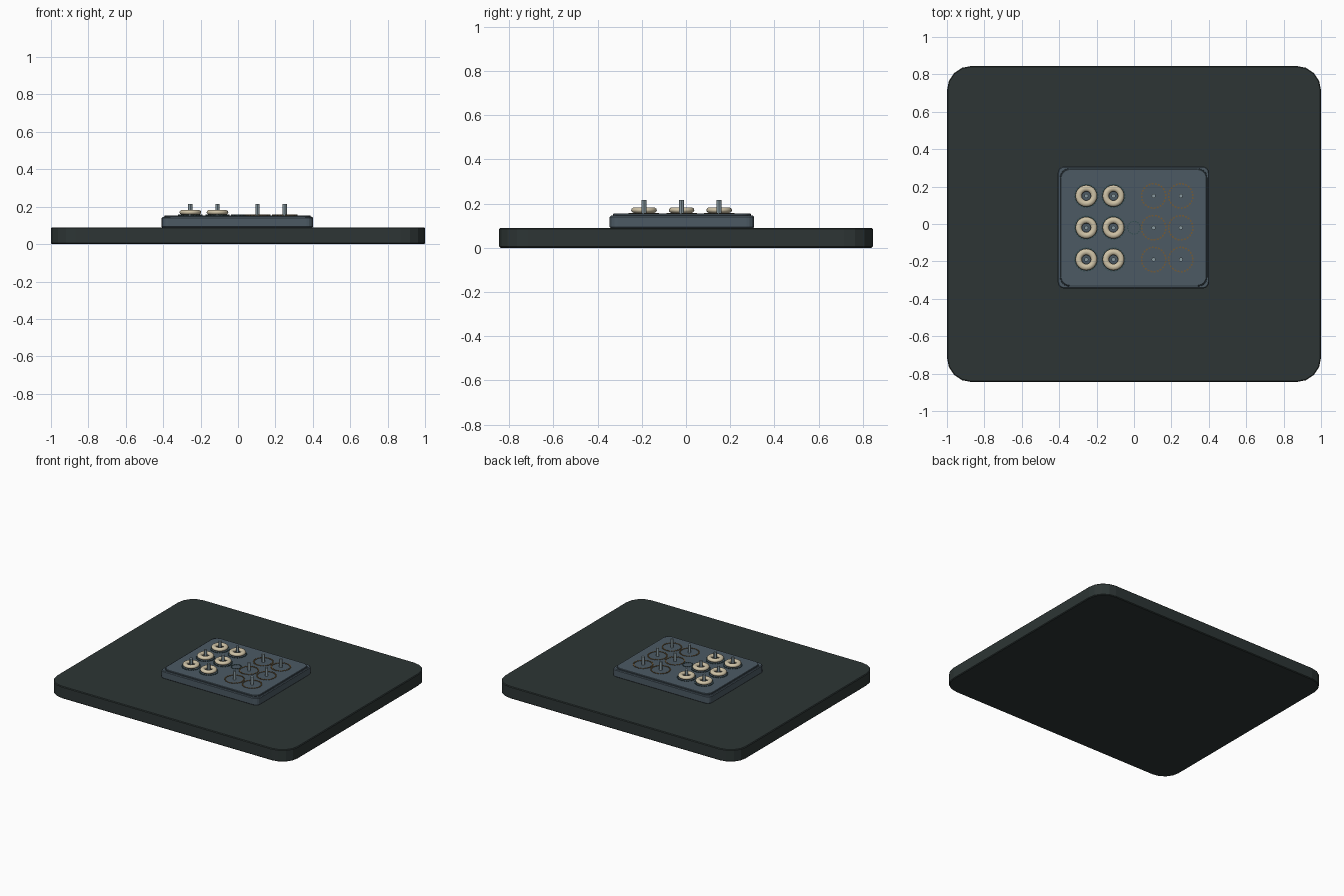
import bpy, math

if "Cube" in bpy.data.objects:
    bpy.data.objects.remove(bpy.data.objects["Cube"])


def material(name, rgb):
    m = bpy.data.materials.new(name)
    m.diffuse_color = (*rgb, 1)
    m.use_nodes = True
    m.node_tree.nodes["Principled BSDF"].inputs["Base Color"].default_value = m.diffuse_color
    return m


BASE = material("dark green grey", (0.026, 0.036, 0.035))
SLATE = material("slate", (0.072, 0.102, 0.127))
DARK = material("dark slate", (0.030, 0.045, 0.055))
CREAM = material("cream", (0.62, 0.54, 0.38))
BRONZE = material("bronze", (0.17, 0.105, 0.04))
TEAL = material("dark teal", (0.035, 0.075, 0.08))
STEEL = material("steel", (0.25, 0.32, 0.35))


def make(name, verts, faces, mat, smooth=False):
    me = bpy.data.meshes.new(name)
    me.from_pydata(verts, [], faces)
    me.materials.append(mat)
    ob = bpy.data.objects.new(name, me)
    bpy.context.collection.objects.link(ob)
    if smooth:
        me.polygons.foreach_set("use_smooth", [True] * len(me.polygons))
    return ob


def slab(name, x0, x1, y0, y1, z0, z1, r, seg, mat, chamfer=0.005):
    """Rounded rectangular slab with small chamfers at top and bottom."""
    verts = []
    for z, inset in ((z0, chamfer), (z0 + chamfer, 0), (z1 - chamfer, 0), (z1, chamfer)):
        corners = ((x1 - r, y1 - r), (x0 + r, y1 - r), (x0 + r, y0 + r), (x1 - r, y0 + r))
        for k, (cx, cy) in enumerate(corners):
            for i in range(seg + 1):
                a = math.pi / 2 * (k + i / seg)
                verts.append((cx + (r - inset) * math.cos(a), cy + (r - inset) * math.sin(a), z))
    n = 4 * (seg + 1)
    faces = [tuple(reversed(range(n))), tuple(range(3 * n, 4 * n))]
    for j in range(3):
        faces += [(j * n + i, j * n + (i + 1) % n, (j + 1) * n + (i + 1) % n, (j + 1) * n + i)
                  for i in range(n)]
    return make(name, verts, faces, mat)


def lathe(name, profile, x, y, mat, seg=24, smooth=False):
    """Closed ring made by turning an anticlockwise (radius, z) loop."""
    p = len(profile)
    verts = [(x + r * math.cos(2 * math.pi * i / seg), y + r * math.sin(2 * math.pi * i / seg), z)
             for i in range(seg) for r, z in profile]
    faces = [(i * p + j, ((i + 1) % seg) * p + j, ((i + 1) % seg) * p + (j + 1) % p, i * p + (j + 1) % p)
             for i in range(seg) for j in range(p)]
    return make(name, verts, faces, mat, smooth)


def flat_ring(name, r0, r1, z0, z1, x, y, mat):
    return lathe(name, [(r0, z0), (r1, z0), (r1, z1), (r0, z1)], x, y, mat)


def dashed_ring(name, r, width, count, x, y, z0, z1, mat, fill=0.6):
    """Circle of short raised dashes."""
    verts, faces = [], []
    for k in range(count):
        a0 = 2 * math.pi * k / count
        a1 = a0 + 2 * math.pi / count * fill
        b = len(verts)
        for z in (z0, z1):
            for rr, a in ((r - width, a0), (r + width, a0), (r + width, a1), (r - width, a1)):
                verts.append((x + rr * math.cos(a), y + rr * math.sin(a), z))
        faces.append((b + 4, b + 5, b + 6, b + 7))
        faces += [(b + i, b + (i + 1) % 4, b + 4 + (i + 1) % 4, b + 4 + i) for i in range(4)]
    return make(name, verts, faces, mat)


def peg(name, r, z0, z1, x, y, mat):
    bpy.ops.mesh.primitive_cylinder_add(vertices=12, radius=r, depth=z1 - z0, location=(x, y, (z0 + z1) / 2))
    ob = bpy.context.object
    ob.name = name
    ob.data.materials.append(mat)
    bpy.ops.object.shade_smooth_by_angle()


# Base board and stepped panel
slab("base_board", -1, 1, -0.845, 0.845, 0, 0.09, 0.13, 4, BASE, 0.005)
slab("panel", -0.408, 0.402, -0.345, 0.308, 0.088, 0.145, 0.035, 4, SLATE)
slab("panel_seam", -0.396, 0.392, -0.334, 0.297, 0.143, 0.147, 0.05, 6, DARK, 0.001)
slab("panel_top", -0.392, 0.388, -0.330, 0.293, 0.144, 0.154, 0.05, 6, SLATE, 0.002)

# Flattened rounded section of the collars
collar = [(0.041 + 0.017 * math.cos(2 * math.pi * i / 12), 0.170 + 0.013 * math.sin(2 * math.pi * i / 12))
          for i in range(12)]

# Three rows: pegs with collars at left, bare pegs at right
for row, y in enumerate((0.15, -0.02, -0.19)):
    for col, x in enumerate((-0.255, -0.11, 0.105, 0.25)):
        tag = f"{row}_{col}"
        peg("peg_" + tag, 0.011, 0.15, 0.215, x, y, STEEL)
        if col < 2:
            lathe("collar_" + tag, collar, x, y, CREAM, 24, True)
            dashed_ring("collar_seat_" + tag, 0.062, 0.003, 24, x, y, 0.152, 0.158, TEAL)
        else:
            dashed_ring("socket_ring_" + tag, 0.065, 0.004, 24, x, y, 0.152, 0.158, BRONZE)

# Centre ring between the two groups
dashed_ring("centre_ring", 0.034, 0.003, 16, 0, -0.02, 0.152, 0.157, TEAL)
